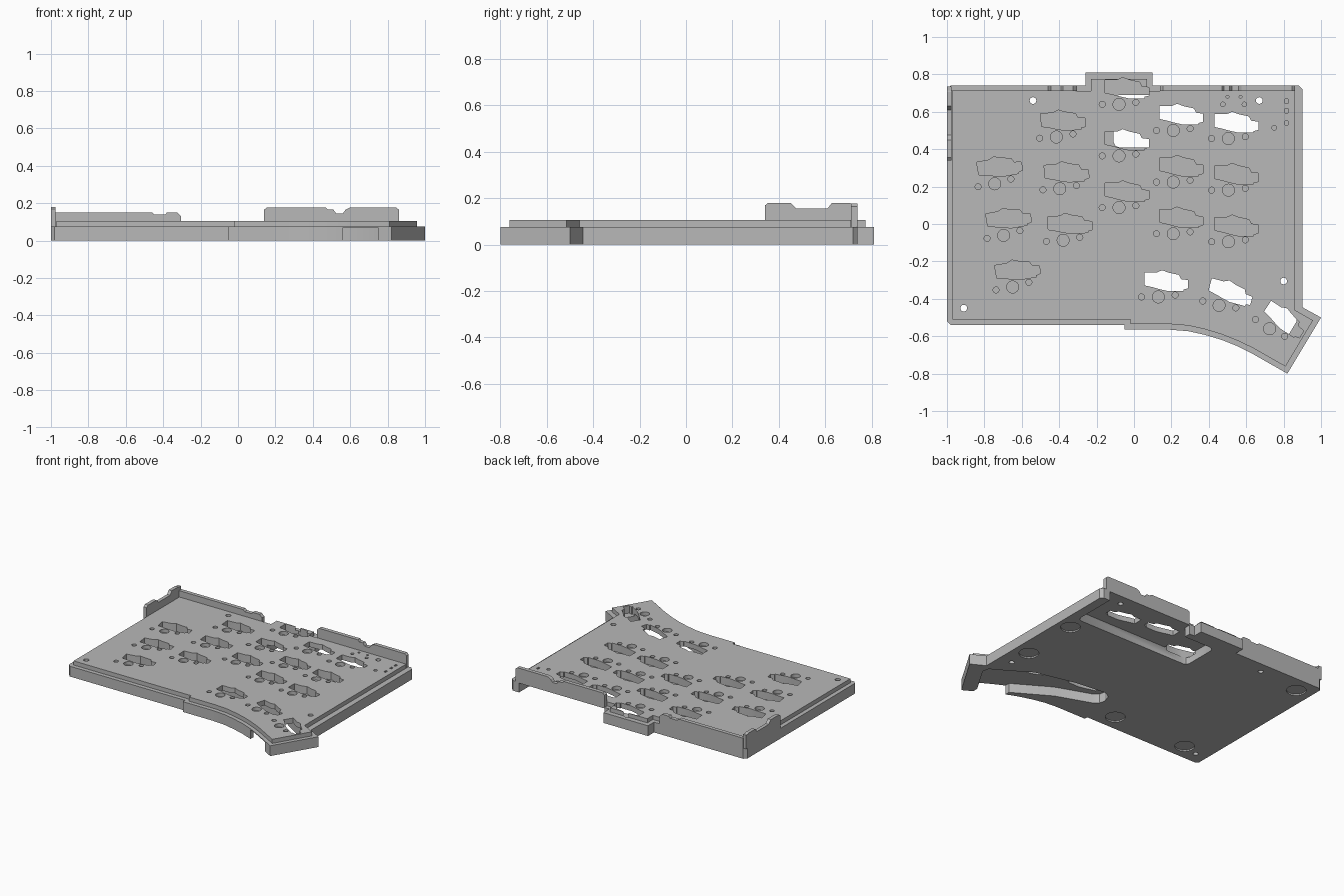
import bpy, bmesh, math
from mathutils import Matrix, Vector

cube = bpy.data.objects.get("Cube")
if cube:
    bpy.data.objects.remove(cube, do_unlink=True)

grey = bpy.data.materials.new("case grey")
grey.use_nodes = True
colour = (0.48, 0.48, 0.48, 1)
grey.diffuse_color = colour
grey.node_tree.nodes["Principled BSDF"].inputs["Base Color"].default_value = colour


def prism(bm, points, low, high, axis="z"):
    """Extrude a closed 2D profile along an axis."""
    place = {"z": lambda a, b, h: (a, b, h),
             "y": lambda a, b, h: (a, h, b),
             "x": lambda a, b, h: (h, a, b)}[axis]
    face = bm.faces.new([bm.verts.new(place(a, b, low)) for a, b in points])
    out = bmesh.ops.extrude_face_region(bm, geom=[face])["geom"]
    shift = Vector(place(0, 0, high - low))
    bmesh.ops.translate(bm, vec=shift,
                        verts=[v for v in out if isinstance(v, bmesh.types.BMVert)])


def disc(cx, cy, radius, sides=24):
    return [(cx + radius * math.cos(math.tau * i / sides),
             cy + radius * math.sin(math.tau * i / sides)) for i in range(sides)]


def finish(bm, name):
    bmesh.ops.recalc_face_normals(bm, faces=bm.faces)
    mesh = bpy.data.meshes.new(name)
    bm.to_mesh(mesh)
    bm.free()
    mesh.materials.append(grey)
    obj = bpy.data.objects.new(name, mesh)
    bpy.context.collection.objects.link(obj)
    return obj


def single(name, *args):
    bm = bmesh.new()
    prism(bm, *args)
    return finish(bm, name)


def combine(target, tool, operation):
    mod = target.modifiers.new(operation.lower(), "BOOLEAN")
    mod.operation, mod.object, mod.solver = operation, tool, "EXACT"
    bpy.context.view_layer.objects.active = target
    bpy.ops.object.modifier_apply(modifier=mod.name)
    bpy.data.objects.remove(tool, do_unlink=True)


# Base slab with curved thumb corner and rear tab
LEDGE, TOP, CEILING = 0.075, 0.105, 0.068
base = [(-1, -.52), (-.98, -.54), (-.05, -.54), (-.05, -.565), (.19, -.565),
        (.29, -.573), (.38, -.593), (.47, -.62), (.55, -.652), (.63, -.692),
        (.82, -.80), (1, -.50), (.9, -.445), (.9, .72), (.88, .74), (.1, .74),
        (.1, .81), (-.26, .81), (-.26, .74), (-.98, .74), (-1, .72)]
body = single("case_body", base, 0, LEDGE)

# Raised deck, inset from the rim
deck = [(-.97, -.51), (-.02, -.51), (-.02, -.535), (.19, -.535), (.29, -.543),
        (.38, -.563), (.47, -.59), (.55, -.622), (.63, -.66), (.81, -.762),
        (.957, -.515), (.86, -.46), (.86, .71), (.07, .71), (.07, .775),
        (-.23, .775), (-.23, .71), (-.97, .71)]
combine(body, single("deck", deck, 0.04, TOP), "UNION")

# Switch sockets: shaped pocket, centre post hole and two side holes
socket = [(-.075, .13), (-.075, .062), (-.03, .052), (.005, .042), (.05, .032),
          (.135, .032), (.135, .04), (.16, .046), (.16, .09), (.122, .095),
          (.11, .118), (.055, .13), (.02, .143), (-.01, .13)]
# Each column: top key position, step to the next key, turn in degrees, key count
columns = [(-.745, .215, .048, 10, 3), (-.415, .465, .018, 4, 3),
           (-.08, .64, 0, 0, 3), (.21, .5, 0, 0, 3), (.505, .457, 0, 0, 3),
           (.13, -.39, 0, 0, 1), (.455, -.435, 0, -15, 1), (.725, -.56, 0, -33, 1)]
bm = bmesh.new()
for cx, cy, step, turn, count in columns:
    spin = Matrix.Rotation(math.radians(turn), 2)
    for k in range(count):
        centre = Vector((cx + step * k, cy - 0.276 * k))
        prism(bm, [spin @ Vector(p) + centre for p in socket], 0.05, 0.2)
        for x, y, r in ((0, 0, .032), (-.09, 0, .016), (.09, .01, .016)):
            prism(bm, disc(*(spin @ Vector((x, y)) + centre), r), 0.08, 0.2)

# Screw holes right through, plus small board pin pockets
for x, y in ((-.54, .66), (.67, .66), (.8, -.305), (-.91, -.45)):
    prism(bm, disc(x, y, .018, 16), -0.1, 0.2)
for x, y, r in ((.475, .64, .012), (.59, .64, .012), (.5, .68, .008),
                (.57, .68, .008), (.75, .515, .013)):
    prism(bm, disc(x, y, r, 12), 0.085, 0.2)
for y in (.655, .605, .54):
    prism(bm, [(.807, y - .012), (.823, y - .012), (.823, y + .012), (.807, y + .012)],
          0.085, 0.2)
combine(body, finish(bm, "socket_cutter"), "DIFFERENCE")

# Underside: rear recess open at the back, thumb recess open at the front, feet wells
bm = bmesh.new()
prism(bm, [(-.11, .44), (-.1, .418), (-.08, .41), (.8, .41), (.822, .42), (.83, .44),
           (.83, .9), (.14, .9), (.14, .69), (-.08, .69), (-.1, .682), (-.11, .66)],
      -0.1, CEILING)
prism(bm, [(.04, -.37), (.01, -.345), (0, -.30), (.02, -.24), (.07, -.215), (.3, -.24),
           (.6, -.31), (.74, -.4), (.86, -.47), (.87, -.52), (.75, -.72), (.75, -.9),
           (.56, -.9), (.56, -.62), (.3, -.465)], -0.1, CEILING)
for x, y in ((.8, .3), (.79, -.14), (-.19, -.42), (-.79, -.42), (-.88, .62)):
    prism(bm, disc(x, y, .066, 32), -0.1, 0.01)
combine(body, finish(bm, "underside_cutter"), "DIFFERENCE")

# Upright rims on the ledge, notched for connectors
single("back_right_rim",
       [(-.98, LEDGE), (-.98, .15), (-.46, .15), (-.445, .138), (-.39, .138),
        (-.38, .15), (-.325, .15), (-.305, .13), (-.305, LEDGE)], .712, .74, "y")
single("back_left_rim",
       [(.14, LEDGE), (.14, .165), (.155, .177), (.47, .177), (.48, .165), (.51, .165),
        (.525, .145), (.56, .145), (.575, .165), (.6, .177), (.845, .177),
        (.86, .165), (.86, LEDGE)], .712, .74, "y")
single("side_rim",
       [(.34, LEDGE), (.34, .168), (.355, .18), (.45, .18), (.475, .155), (.61, .155),
        (.63, .18), (.705, .18), (.715, .175), (.735, .175), (.735, LEDGE)],
       -1, -.975, "x")

# Crisp edges, soft curves
for obj in bpy.context.collection.objects:
    obj.select_set(obj.type == "MESH" and obj.data.materials.get("case grey") is not None)
bpy.ops.object.shade_smooth_by_angle(angle=math.radians(25))
